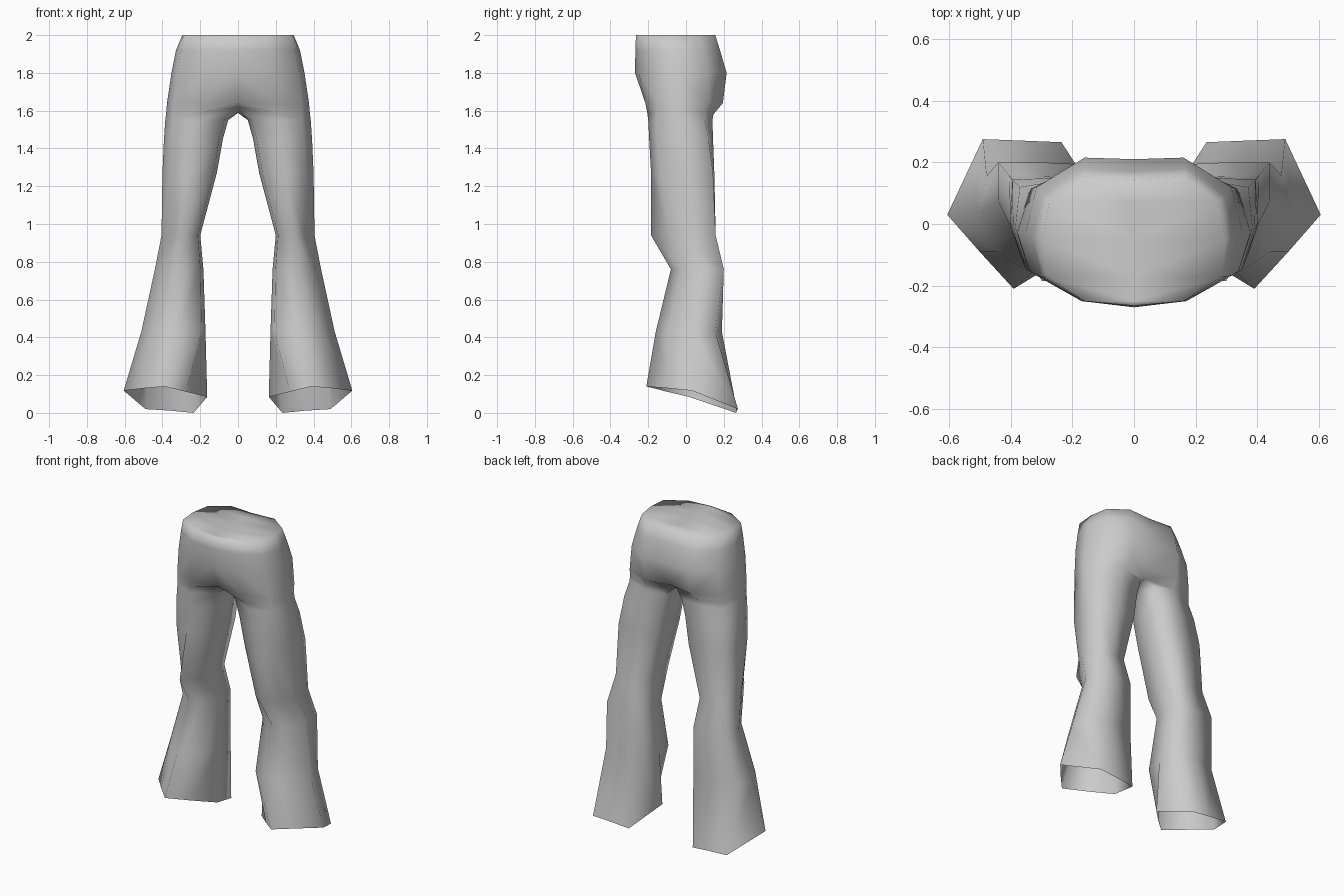
import bpy, bmesh

cube = bpy.data.objects.get("Cube")
if cube:
    bpy.data.objects.remove(cube, do_unlink=True)

# Plain grey cloth
cloth = bpy.data.materials.new("grey_cloth")
cloth.use_nodes = True
GREY = (0.6, 0.6, 0.6, 1.0)
cloth.diffuse_color = GREY
cloth.node_tree.nodes["Principled BSDF"].inputs["Base Color"].default_value = GREY

# Left half of the hips: height, then points from front centre round to back centre
HIPS = [
    (2.00, [(0, -.265), (.16, -.25), (.285, -.17), (.295, -.05), (.275, .07), (.16, .155), (0, .145)]),
    (1.92, [(0, -.268), (.165, -.25), (.30, -.17), (.328, -.04), (.295, .09), (.17, .18), (0, .17)]),
    (1.80, [(0, -.27), (.17, -.25), (.32, -.165), (.352, -.03), (.315, .12), (.16, .215), (0, .21)]),
    (1.64, [(0, -.20), (.19, -.215), (.34, -.15), (.376, -.02), (.333, .115), (.17, .195), (0, .16)]),
]
# Where the hips split into legs, ending at the crotch point
SPLIT = [(0, -.12, 1.62), (.19, -.205, 1.59), (.34, -.15, 1.59), (.380, -.02, 1.59),
         (.338, .105, 1.585), (.19, .145, 1.58), (0, .10, 1.60), (0, 0, 1.588)]
# Leg rings: height, inner x, outer x, front y, back y, front and back corner bevels
LEG = [
    (1.55, .052, .385, -.200, .140, .14, .12),
    (1.45, .080, .392, -.195, .143, .14, .07),
    (1.27, .112, .400, -.185, .150, .15, .02),
    (0.94, .200, .405, -.185, .157, .27, .00),
    (0.76, .183, .440, -.080, .200, .20, .00),
    (0.43, .172, .512, -.160, .190, .20, .10),
]
# Slanted flared hem, high at the front and low at the back
HEM = [(.275, -.10, .112), (.39, -.21, .14), (.50, -.09, .13), (.605, .03, .118),
       (.49, .275, .02), (.36, .27, .012), (.235, .265, 0), (.163, .015, .085)]

bm = bmesh.new()


def add_row(points):
    return [bm.verts.new(p) for p in points]


def leg_ring(z, x0, x1, y0, y1, front, back):
    # Rounded at the front, squared at the back, starting at the front inner corner
    section = [(.06, .2), (.48, 0), (1 - front, front), (1, .55),
               (1 - back, 1 - back), (.48, 1), (.03, .98), (0, .55)]
    return add_row([(x0 + u * (x1 - x0), y0 + v * (y1 - y0), z) for u, v in section])


def bridge(top, bottom, closed):
    n = len(top)
    for i in range(n if closed else n - 1):
        j = (i + 1) % n
        bm.faces.new((top[i], bottom[i], bottom[j], top[j]))


# Hips
hips = [add_row([(x, y, z) for x, y in pts]) for z, pts in HIPS]
split = add_row(SPLIT)
for top, bottom in zip(hips, hips[1:] + [split[:7]]):
    bridge(top, bottom, False)

# Closed waist
rim = hips[0]
mid = [rim[0]] + add_row([(0, v.co.y, v.co.z) for v in rim[1:-2]]) + [rim[-1]]
bm.faces.new((mid[0], rim[1], mid[1]))
for i in range(1, 5):
    bm.faces.new((mid[i], rim[i], rim[i + 1], mid[i + 1]))

# Leg, open at the hem
rings = [split] + [leg_ring(*row) for row in LEG] + [add_row(HEM)]
for top, bottom in zip(rings, rings[1:]):
    bridge(top, bottom, True)

mesh = bpy.data.meshes.new("flared_trousers")
bm.to_mesh(mesh)
bm.free()
mesh.materials.append(cloth)
mesh.shade_smooth()
trousers = bpy.data.objects.new("flared_trousers", mesh)
bpy.context.collection.objects.link(trousers)

# Mirror the left half to the right
mirror = trousers.modifiers.new("Mirror", 'MIRROR')
mirror.use_axis[0] = True
mirror.use_mirror_merge = True
mirror.merge_threshold = 0.001
